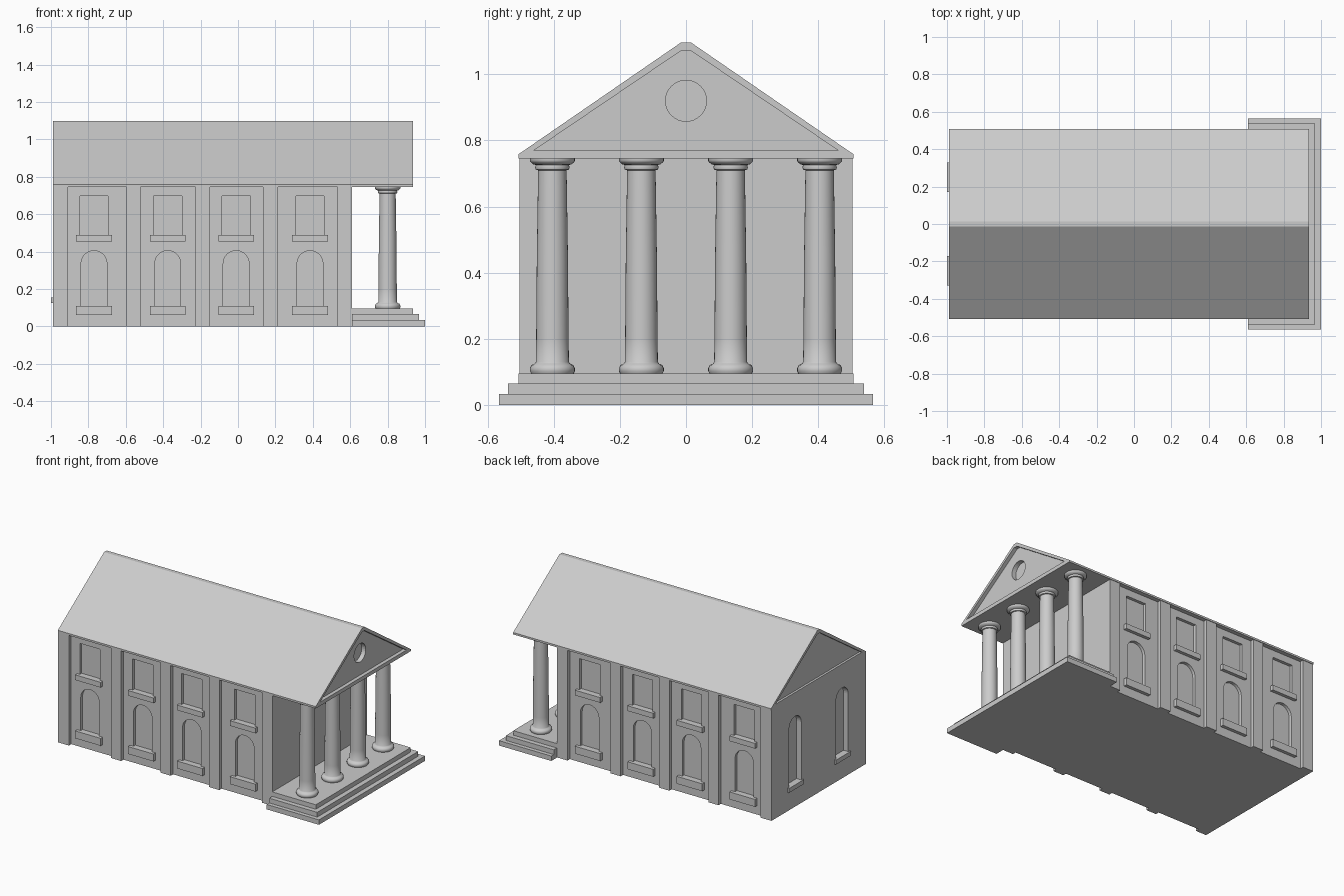
import bpy, bmesh, math

if "Cube" in bpy.data.objects:
    bpy.data.objects.remove(bpy.data.objects["Cube"])


def add_object(name, bm):
    bmesh.ops.recalc_face_normals(bm, faces=bm.faces[:])
    mesh = bpy.data.meshes.new(name)
    bm.to_mesh(mesh)
    bm.free()
    ob = bpy.data.objects.new(name, mesh)
    bpy.context.collection.objects.link(ob)
    return ob


def add_prism(bm, pts, a, b, axis):
    """Extrude a 2D outline (horizontal, z) from a to b along x or y."""
    place = (lambda p, t: (t, p[0], p[1])) if axis == 'x' else (lambda p, t: (p[0], t, p[1]))
    lo = [bm.verts.new(place(p, a)) for p in pts]
    hi = [bm.verts.new(place(p, b)) for p in pts]
    bm.faces.new(lo)
    bm.faces.new(hi[::-1])
    n = len(pts)
    for i in range(n):
        j = (i + 1) % n
        bm.faces.new((lo[i], lo[j], hi[j], hi[i]))


def rect(c, half, z0, z1):
    return [(c - half, z0), (c + half, z0), (c + half, z1), (c - half, z1)]


def arch(c, half, z0, z1, n=16):
    zc = z1 - half
    return [(c - half, z0), (c + half, z0)] + [
        (c + half * math.cos(math.pi * i / n), zc + half * math.sin(math.pi * i / n)) for i in range(n + 1)]


def box(name, x0, x1, y0, y1, z0, z1):
    bm = bmesh.new()
    add_prism(bm, [(x0, z0), (x1, z0), (x1, z1), (x0, z1)], y0, y1, 'y')
    return add_object(name, bm)


def carve(ob, cutter):
    mod = ob.modifiers.new("carve", 'BOOLEAN')
    mod.operation = 'DIFFERENCE'
    mod.solver = 'EXACT'
    mod.object = cutter
    bpy.context.view_layer.objects.active = ob
    bpy.ops.object.modifier_apply(modifier=mod.name)
    bpy.data.objects.remove(cutter)


# Main hall with recessed windows
WALL, FACE, TOP = 0.478, 0.503, 0.745
bays = (-0.77, -0.376, -0.01, 0.385)
hall = box("hall", -0.99, 0.61, -WALL, WALL, 0, TOP)
cut = bmesh.new()
for s in (-1, 1):
    for c in bays:
        add_prism(cut, rect(c, 0.076, 0.488, 0.697), s * (WALL - 0.02), s * 0.6, 'y')
        add_prism(cut, arch(c, 0.069, 0.11, 0.405), s * (WALL - 0.02), s * 0.6, 'y')
    add_prism(cut, arch(s * 0.25, 0.065, 0.155, 0.61), -1.1, -0.955, 'x')
carve(hall, add_object("window_cutter", cut))

# Pilasters and window sills on both sides
for s, side in ((-1, "front"), (1, "back")):
    for a, b in ((-0.99, -0.91), (-0.595, -0.52), (-0.228, -0.15), (0.135, 0.213), (0.532, 0.61)):
        box(side + "_pilaster", a, b, s * (WALL - 0.01), s * FACE, 0, TOP)
    for c in bays:
        box(side + "_upper_sill", c - 0.095, c + 0.095, s * (WALL - 0.02), s * 0.5, 0.453, 0.488)
        box(side + "_lower_sill", c - 0.095, c + 0.095, s * (WALL - 0.02), s * 0.5, 0.06, 0.11)
    box("rear_sill", -1.0, -0.955, s * 0.25 - 0.08, s * 0.25 + 0.08, 0.125, 0.155)

# Roof with sunken gables and a round recess
bm = bmesh.new()
add_prism(bm, [(-0.507, TOP), (0.507, TOP), (0.507, 0.758), (0.014, 1.097),
               (-0.014, 1.097), (-0.507, 0.758)], -0.99, 0.935, 'x')
roof = add_object("roof", bm)
cut = bmesh.new()
gable = [(-0.46, 0.77), (0.46, 0.77), (0.014, 1.072), (-0.014, 1.072)]
add_prism(cut, gable, 0.91, 1.1, 'x')
add_prism(cut, gable, -1.1, -0.975, 'x')
carve(roof, add_object("gable_cutter", cut))
cut = bmesh.new()
add_prism(cut, [(0.062 * math.cos(math.tau * i / 32), 0.92 + 0.062 * math.sin(math.tau * i / 32))
                for i in range(32)], 0.88, 1.1, 'x')
carve(roof, add_object("round_cutter", cut))

# Stepped porch platform
for x1, y, z0, z1 in ((1.0, 0.565, 0, 0.033), (0.968, 0.538, 0.033, 0.065), (0.935, 0.506, 0.065, 0.095)):
    box("porch_step", 0.61, x1, -y, y, z0, z1)

# Columns turned from one profile
profile = [(0, 0.095), (0.064, 0.095), (0.068, 0.103), (0.068, 0.112), (0.063, 0.121), (0.054, 0.125),
           (0.050, 0.13), (0.049, 0.2), (0.047, 0.45), (0.043, 0.71), (0.050, 0.712), (0.052, 0.719),
           (0.050, 0.726), (0.058, 0.728), (0.066, 0.735), (0.068, 0.738), (0.068, 0.745), (0, 0.745)]
for y in (-0.404, -0.135, 0.135, 0.404):
    bm = bmesh.new()
    vs = [bm.verts.new((0.8 + r, y, z)) for r, z in profile]
    es = [bm.edges.new(p) for p in zip(vs, vs[1:])]
    bmesh.ops.spin(bm, geom=vs + es, cent=(0.8, y, 0), axis=(0, 0, 1), angle=math.tau, steps=32)
    bmesh.ops.remove_doubles(bm, verts=bm.verts[:], dist=1e-5)
    column = add_object("column", bm)
    bpy.ops.object.select_all(action='DESELECT')
    column.select_set(True)
    bpy.context.view_layer.objects.active = column
    bpy.ops.object.shade_smooth_by_angle(angle=math.radians(40))
